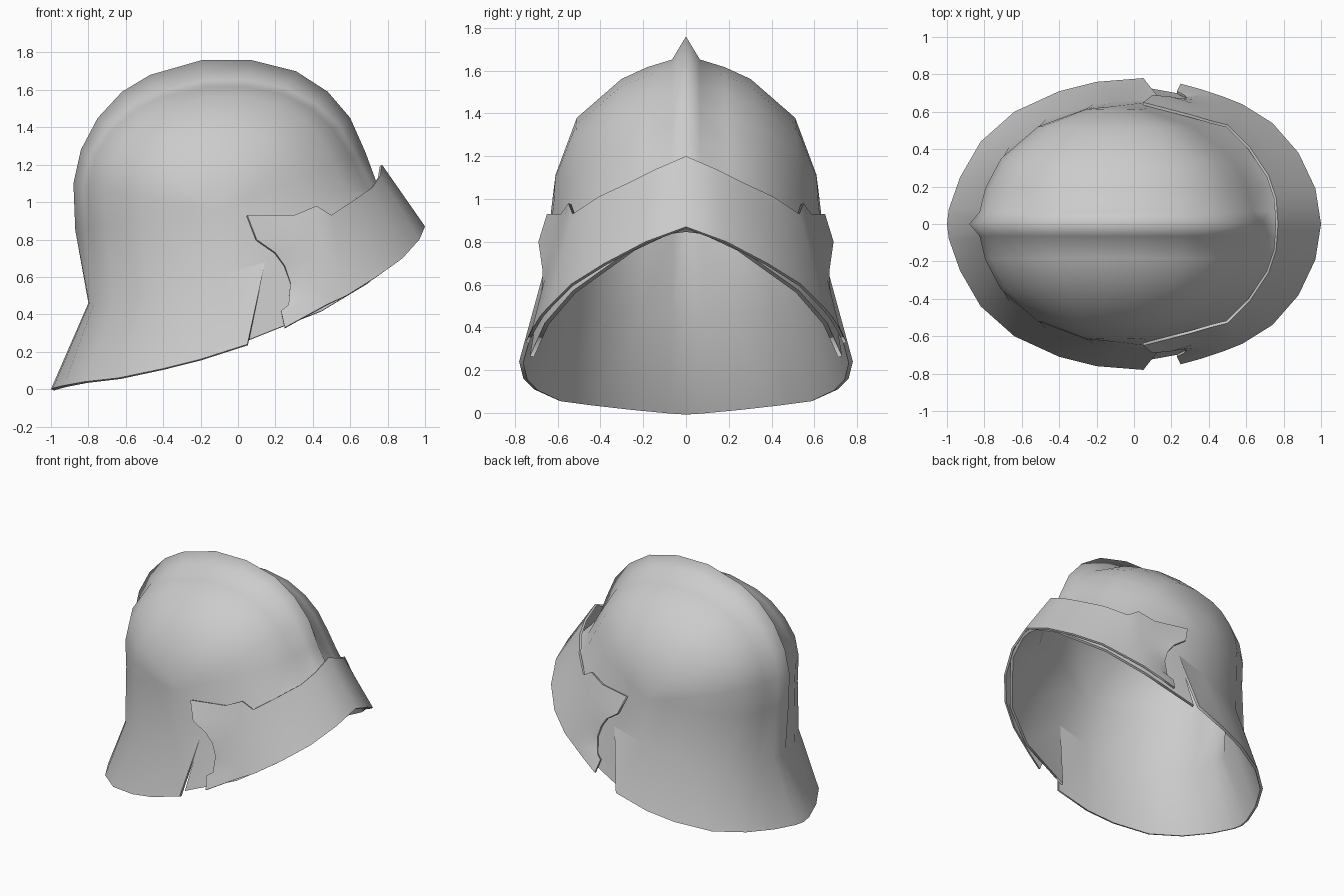
import bpy, bmesh
from mathutils import Vector

if "Cube" in bpy.data.objects:
    bpy.data.objects.remove(bpy.data.objects["Cube"])

steel = bpy.data.materials.new("plain steel grey")
steel.diffuse_color = (0.6, 0.6, 0.6, 1)
steel.use_nodes = True
steel.node_tree.nodes["Principled BSDF"].inputs["Base Color"].default_value = steel.diffuse_color
CENTRE = Vector((-0.1, 0, 0.95))


def finish(name, bm, thickness, creases=()):
    """Weld the half shell, face it outward, mirror it and give it thickness."""
    bmesh.ops.remove_doubles(bm, verts=bm.verts, dist=0.0005)
    bmesh.ops.recalc_face_normals(bm, faces=bm.faces)
    if sum(f.normal.dot(f.calc_center_median() - CENTRE) * f.calc_area() for f in bm.faces) < 0:
        bmesh.ops.reverse_faces(bm, faces=bm.faces)
    for f in bm.faces:
        f.smooth = True
    for e in bm.edges:
        on_seam = all(abs(v.co.y) < 1e-4 for v in e.verts)
        on_crease = all(any((v.co - Vector(c)).length < 1e-3 for c in creases) for v in e.verts)
        if (e.is_boundary and not on_seam) or on_crease:
            e.smooth = False
    mesh = bpy.data.meshes.new(name)
    bm.to_mesh(mesh)
    bm.free()
    mesh.materials.append(steel)
    ob = bpy.data.objects.new(name, mesh)
    bpy.context.collection.objects.link(ob)
    mirror = ob.modifiers.new("mirror", 'MIRROR')
    mirror.use_axis = (False, True, False)
    solid = ob.modifiers.new("thickness", 'SOLIDIFY')
    solid.thickness = thickness
    solid.offset = -1


def loft(bm, lines):
    """Quads between successive lines of equal point count."""
    rows = [[bm.verts.new(p) for p in line] for line in lines]
    for a, b in zip(rows, rows[1:]):
        for i in range(len(a) - 1):
            bm.faces.new((a[i], a[i + 1], b[i + 1], b[i]))


# Skull: crest profile (x, z) from nape to brow, sections fan out to each side
crest = [(-.87, .85), (-.88, 1.1), (-.84, 1.28), (-.75, 1.45), (-.62, 1.59), (-.47, 1.68),
         (-.19, 1.76), (.07, 1.76), (.31, 1.70), (.48, 1.59), (.60, 1.45), (.68, 1.27), (.75, 1.08)]
round_section = [(1, 0), (.985, .065), (.95, .2), (.81, .39), (.53, .53), (.2, .62)]
ridge_section = [(1, 0), (.864, .065), (.82, .18), (.753, .30), (.53, .51), (.2, .61)]
pole = Vector((-.1, .63, .95))
fan = []
for x, z in crest:
    d = Vector((x, 0, z)) - CENTRE
    k = max(0.45 if x < -.3 else 0, d.z / d.length)
    section = []
    for (s0, y0), (s1, y1) in zip(round_section, ridge_section):
        p = CENTRE + d * (s0 + (s1 - s0) * k)
        p.y = y0 + (y1 - y0) * k
        section.append(p)
    fan.append(section)

bm = bmesh.new()
loft(bm, fan)
for a, b in zip(fan, fan[1:]):
    bm.faces.new([bm.verts.new(p) for p in (a[-1], b[-1], pole)])

# Lower shell: skull outline to waist to flared rim, nape first
outline = fan[0] + [pole] + fan[-1][::-1]
waist = [(-.80, 0, .46), (-.795, .07, .46), (-.77, .22, .46), (-.67, .41, .47), (-.47, .56, .50),
         (-.22, .64, .56), (-.08, .655, .61), (.145, .66, .68), (.40, .57, .80), (.64, .40, .94),
         (.74, .2, 1.03), (.765, .07, 1.06), (.77, 0, 1.07)]
tail_rim = [(-1, 0, 0), (-.99, .08, .005), (-.93, .25, .02), (-.82, .44, .04), (-.64, .60, .06),
            (-.40, .71, .11), (-.20, .76, .16), (.05, .78, .24)]
brow_rim = [(.06, .73, .265), (.45, .66, .42), (.70, .53, .57), (.93, .25, .77),
            (.975, .08, .85), (.98, 0, .86)]
loft(bm, [outline, waist])
loft(bm, [waist[:8], tail_rim])
loft(bm, [waist[7:], brow_rim])
finish("skull_and_neck_guard", bm, 0.02, creases=waist[6:8])

# Brow band: ragged rear edge, then straight columns round to the front point
rear_edge = [(.05, .65, .93), (.10, .69, .80), (.20, .68, .73), (.25, .67, .66),
             (.28, .675, .57), (.27, .69, .45), (.23, .71, .42), (.25, .75, .33)]
top = [(.30, .585, .93), (.42, .55, .98), (.50, .53, .93), (.62, .41, 1.01),
       (.72, .26, 1.08), (.76, .14, 1.14), (.77, 0, 1.20)]
bottom = [(.36, .72, .39), (.48, .68, .455), (.58, .64, .50), (.74, .54, .60),
          (.88, .38, .70), (.97, .19, .80), (1, 0, .87)]
columns = [rear_edge]
for t, b in zip(top, bottom):
    columns.append([Vector(t).lerp(Vector(b), i / 7) for i in range(8)])
bm = bmesh.new()
loft(bm, columns)
finish("brow_band", bm, 0.015)
